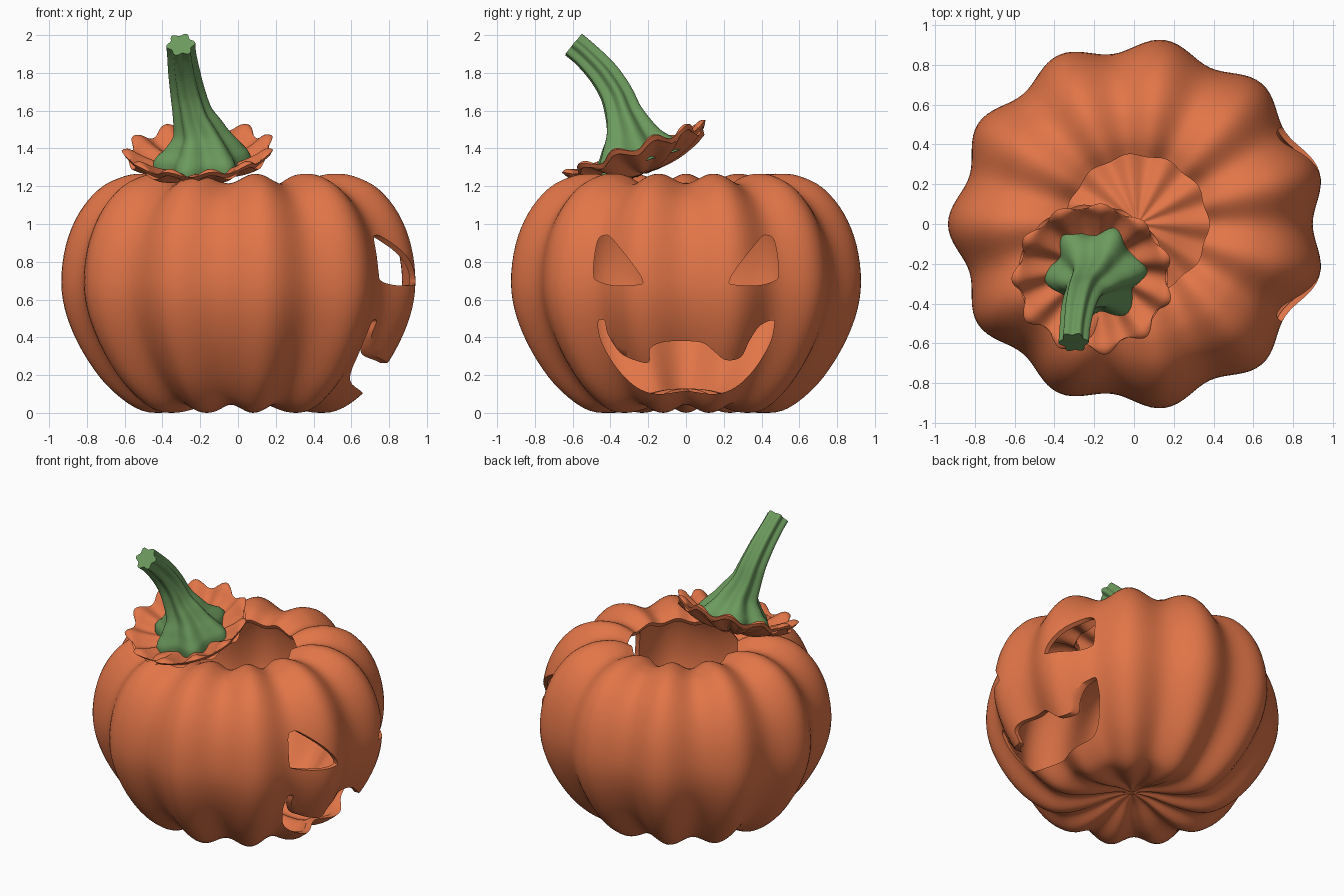
import bpy, bmesh, math
from mathutils import Vector, Matrix

if "Cube" in bpy.data.objects:
    bpy.data.objects.remove(bpy.data.objects["Cube"])

LOBES, SEGS = 11, 176


def material(name, col):
    m = bpy.data.materials.new(name)
    m.diffuse_color = (*col, 1)
    m.use_nodes = True
    m.node_tree.nodes["Principled BSDF"].inputs["Base Color"].default_value = m.diffuse_color
    return m


ORANGE = material("pumpkin orange", (0.76, 0.18, 0.065))
GREEN = material("stem green", (0.15, 0.325, 0.11))


def spline(pts, steps, closed=False):
    """Catmull-Rom curve through points of any dimension."""
    n, out = len(pts), []
    get = (lambda i: pts[i % n]) if closed else (lambda i: pts[max(0, min(n - 1, i))])
    for i in range(n if closed else n - 1):
        a, b, c, d = get(i - 1), get(i), get(i + 1), get(i + 2)
        for s in range(steps):
            t = s / steps
            out.append(tuple(0.5 * (2 * q + (r - p) * t + (2 * p - 5 * q + 4 * r - u) * t * t
                                    + (3 * q - p - 3 * r + u) * t ** 3)
                             for p, q, r, u in zip(a, b, c, d)))
    if not closed:
        out.append(tuple(pts[-1]))
    return out


def finish(bm, name, mat):
    bmesh.ops.remove_doubles(bm, verts=bm.verts, dist=1e-5)
    bmesh.ops.recalc_face_normals(bm, faces=bm.faces)
    me = bpy.data.meshes.new(name)
    bm.to_mesh(me)
    bm.free()
    ob = bpy.data.objects.new(name, me)
    bpy.context.collection.objects.link(ob)
    me.materials.append(mat)
    return ob


def smooth(ob, angle=40):
    bpy.ops.object.select_all(action='DESELECT')
    ob.select_set(True)
    bpy.context.view_layer.objects.active = ob
    bpy.ops.object.shade_smooth_by_angle(angle=math.radians(angle))


def skin(bm, rings):
    """Join vertex rings with quads."""
    vr = [[bm.verts.new(p) for p in ring] for ring in rings]
    for a, b in zip(vr, vr[1:]):
        for i in range(len(a)):
            j = (i + 1) % len(a)
            bm.faces.new((a[i], a[j], b[j], b[i]))
    return vr


def ribbed_shell(name, profile, thick, amp, radial=0.0):
    """Lobed lathe with wall thickness; one profile end lies on the axis."""
    prof = spline(profile, 4)
    n = len(prof)
    normals = []
    for k, (r, z) in enumerate(prof):
        a, b = prof[max(k - 1, 0)], prof[min(k + 1, n - 1)]
        v = Vector((b[1] - a[1], a[0] - b[0])).normalized()
        normals.append(v)

    def ring(k, off):
        (r, z), nv, pts = prof[k], normals[k], []
        axis = r < 1e-6
        for s in range(SEGS):
            t = 2 * math.pi * s / SEGS
            w = math.cos(LOBES * (t - math.pi))
            d = off + amp(r) * w
            rr = 0 if axis else max(0.0, r * (1 + radial * w * (r / 0.4) ** 2) + nv.x * d)
            zz = z + (math.copysign(off, nv.y * off) if axis else nv.y * d)
            pts.append((rr * math.cos(t), rr * math.sin(t), zz))
        return pts

    outer = [ring(k, 0) for k in range(n)]
    inner = [ring(k, -thick) for k in range(n)]
    if prof[0][0] < 1e-6:
        rings = outer + inner[::-1]
    else:
        rings = outer[::-1] + inner
    bm = bmesh.new()
    skin(bm, rings)
    bmesh.ops.remove_doubles(bm, verts=bm.verts, dist=1e-5)
    bmesh.ops.dissolve_degenerate(bm, edges=bm.edges, dist=1e-6)
    return finish(bm, name, ORANGE)


# Hollow pumpkin body, open at the top
body = ribbed_shell("pumpkin_body", [
    (0, .10), (.12, .085), (.28, .04), (.42, .022), (.54, .05), (.68, .17), (.80, .34),
    (.88, .52), (.908, .69), (.885, .88), (.82, 1.04), (.72, 1.16), (.60, 1.225),
    (.50, 1.24), (.42, 1.23), (.35, 1.20)], 0.03, lambda r: 0.036 * min(1, r / 0.7))
body.data.transform(Matrix.Translation((0.018, 0, 0)) @ Matrix.Diagonal((1.01, 0.99, 1, 1)))


# Face openings, cut through the +x wall
def cutter(name, outline):
    pts = spline(outline, 5, closed=True)
    bm = bmesh.new()
    a, b = skin(bm, [[(x, y, z) for y, z in pts] for x in (0.48, 1.3)])
    bm.faces.new(a)
    bm.faces.new(b)
    return finish(bm, name, ORANGE)


eye = [(.43, .94), (.465, .915), (.485, .82), (.488, .73), (.47, .70), (.38, .675),
       (.25, .68), (.23, .70), (.27, .77), (.39, .92)]
mouth = [(.46, .49), (.465, .45), (.44, .36), (.36, .23), (.26, .135), (.15, .10),
         (0, .115), (-.15, .10), (-.26, .135), (-.36, .23), (-.44, .36), (-.465, .45),
         (-.46, .49), (-.43, .485), (-.415, .42), (-.35, .32), (-.26, .275), (-.195, .27),
         (-.19, .34), (-.12, .375), (0, .38), (.09, .37), (.15, .325), (.21, .28),
         (.29, .295), (.335, .38), (.39, .46)]
cutters = [cutter("eye_cutter_right", eye),
           cutter("eye_cutter_left", [(-y, z) for y, z in eye]),
           cutter("mouth_cutter", mouth)]
bpy.context.view_layer.objects.active = body
for c in cutters:
    c.hide_render = True
    m = body.modifiers.new("cut", 'BOOLEAN')
    m.operation, m.solver, m.object = 'DIFFERENCE', 'EXACT', c
    bpy.ops.object.modifier_apply(modifier=m.name)
for c in cutters:
    bpy.data.objects.remove(c)
smooth(body)

# Dished lid, tilted and resting beside the opening
lid = ribbed_shell("pumpkin_lid", [
    (.385, .015), (.365, .018), (.30, -.02), (.20, -.06), (.10, -.08), (0, -.085)],
    0.03, lambda r: 0.024 * min(1, r / 0.36), radial=0.03)
lid.data.transform(Matrix.Translation((-.207, -.265, 1.375))
                   @ Matrix.Rotation(math.radians(-3), 4, 'Y')
                   @ Matrix.Rotation(math.radians(20), 4, 'X'))
smooth(lid, 60)

# Ridged, bent stem: x, y, z, radius
path = spline([(-.19, -.245, 1.315, .25), (-.192, -.262, 1.365, .235), (-.197, -.28, 1.42, .185),
               (-.21, -.30, 1.49, .135), (-.24, -.33, 1.58, .102), (-.265, -.37, 1.69, .088),
               (-.285, -.44, 1.80, .08), (-.298, -.53, 1.895, .073),
               (-.303, -.595, 1.95, .073)], 5)
rings = []
for k, (x, y, z, r) in enumerate(path):
    a, b = path[max(k - 1, 0)], path[min(k + 1, len(path) - 1)]
    tan = (Vector(b[:3]) - Vector(a[:3])).normalized()
    v = tan.cross(Vector((1, 0, 0))).normalized()
    u = v.cross(tan)
    ring = []
    for s in range(72):
        t = 2 * math.pi * s / 72
        rr = r * (0.93 + 0.13 * math.cos(6 * (t - math.radians(67))))
        ring.append(Vector((x, y, z)) + u * rr * math.cos(t) + v * rr * math.sin(t))
    rings.append(ring)
bm = bmesh.new()
vr = skin(bm, rings)
bm.faces.new(vr[0])
bm.faces.new(vr[-1])
stem = finish(bm, "stem", GREEN)
smooth(stem, 50)
